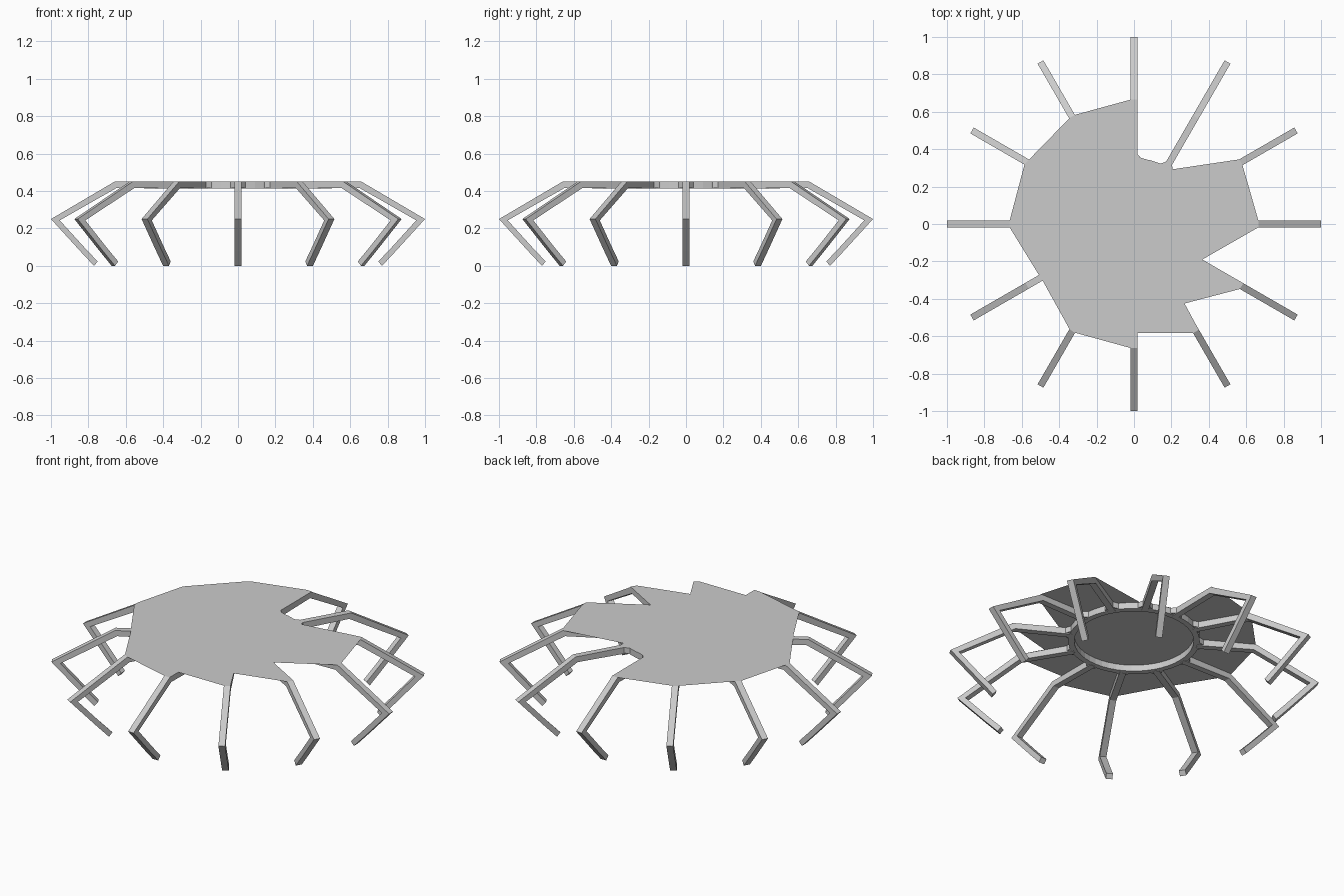
import bpy, bmesh, math
from mathutils import Matrix

if "Cube" in bpy.data.objects:
    bpy.data.objects.remove(bpy.data.objects["Cube"])

TOP, LOW, HALF = 0.45, 0.417, 0.018


def finish(bm, name, fix=True):
    if fix:
        bmesh.ops.recalc_face_normals(bm, faces=bm.faces[:])
    mesh = bpy.data.meshes.new(name)
    bm.to_mesh(mesh)
    bm.free()
    obj = bpy.data.objects.new(name, mesh)
    bpy.context.collection.objects.link(obj)
    return obj


def prism(name, outline, offset):
    """Extrude a closed outline of 3D points along an offset vector."""
    bm = bmesh.new()
    face = bm.faces.new([bm.verts.new(p) for p in outline])
    new = bmesh.ops.extrude_face_region(bm, geom=[face], use_keep_orig=True)["geom"]
    bmesh.ops.translate(bm, vec=offset, verts=[v for v in new if isinstance(v, bmesh.types.BMVert)])
    return finish(bm, name)


# Bent leg profile (radius, height) and small flare where it meets the ring
leg_profile = [(0.34, TOP), (0.66, TOP), (1.0, 0.25), (0.845, 0.08), (0.77, 0.0),
               (0.75, 0.023), (0.823, 0.10), (0.953, 0.243), (0.648, LOW), (0.34, LOW - 0.005)]
flare = [(0.335, -0.05), (0.355, -0.035), (0.375, -HALF),
         (0.375, HALF), (0.355, 0.035), (0.335, 0.05)]
for i in range(12):
    turn = Matrix.Rotation(i * math.pi / 6, 4, 'Z')
    leg = prism(f"leg_{i + 1}", [(r, -HALF, z) for r, z in leg_profile], (0, 2 * HALF, 0))
    gusset = prism(f"leg_flare_{i + 1}", [(x, y, LOW) for x, y in flare], (0, 0, TOP - LOW))
    leg.data.transform(turn)
    gusset.data.transform(turn)

# Hub ring
bm = bmesh.new()
N = 48
section = [(0.32, LOW - 0.003), (0.352, LOW - 0.003), (0.352, TOP), (0.32, TOP)]
loops = [[bm.verts.new((r * math.cos(2 * math.pi * k / N), r * math.sin(2 * math.pi * k / N), z))
          for r, z in section] for k in range(N)]
for k in range(N):
    a, b = loops[k], loops[(k + 1) % N]
    for j in range(4):
        bm.faces.new((a[j], b[j], b[(j + 1) % 4], a[(j + 1) % 4]))
finish(bm, "hub_ring")

# Irregular flat top sheet, clockwise from the back leg
sheet = [(-0.018, 0.665), (0.018, 0.665), (0.018, 0.36), (0.15, 0.32), (0.19, 0.29),
         (0.285, 0.205), (0.33, 0.18), (0.56, 0.345), (0.58, 0.315), (0.30, 0.04),
         (0.35, 0.018), (0.665, 0.018), (0.665, -0.018), (0.365, -0.19), (0.585, -0.318),
         (0.565, -0.348), (0.27, -0.425), (0.346, -0.565), (0.318, -0.583), (0.018, -0.583),
         (0.018, -0.663), (-0.018, -0.663), (-0.32, -0.58), (-0.346, -0.56), (-0.49, -0.30),
         (-0.51, -0.27), (-0.665, -0.018), (-0.665, 0.018), (-0.49, 0.018), (-0.585, 0.32),
         (-0.34, 0.215), (-0.346, 0.565), (-0.318, 0.583), (-0.175, 0.335), (-0.145, 0.315),
         (-0.10, 0.33), (-0.105, 0.28)]
bm = bmesh.new()
face = bm.faces.new([bm.verts.new((x, y, TOP)) for x, y in reversed(sheet)])
bmesh.ops.triangulate(bm, faces=[face])
finish(bm, "top_sheet", fix=False)
